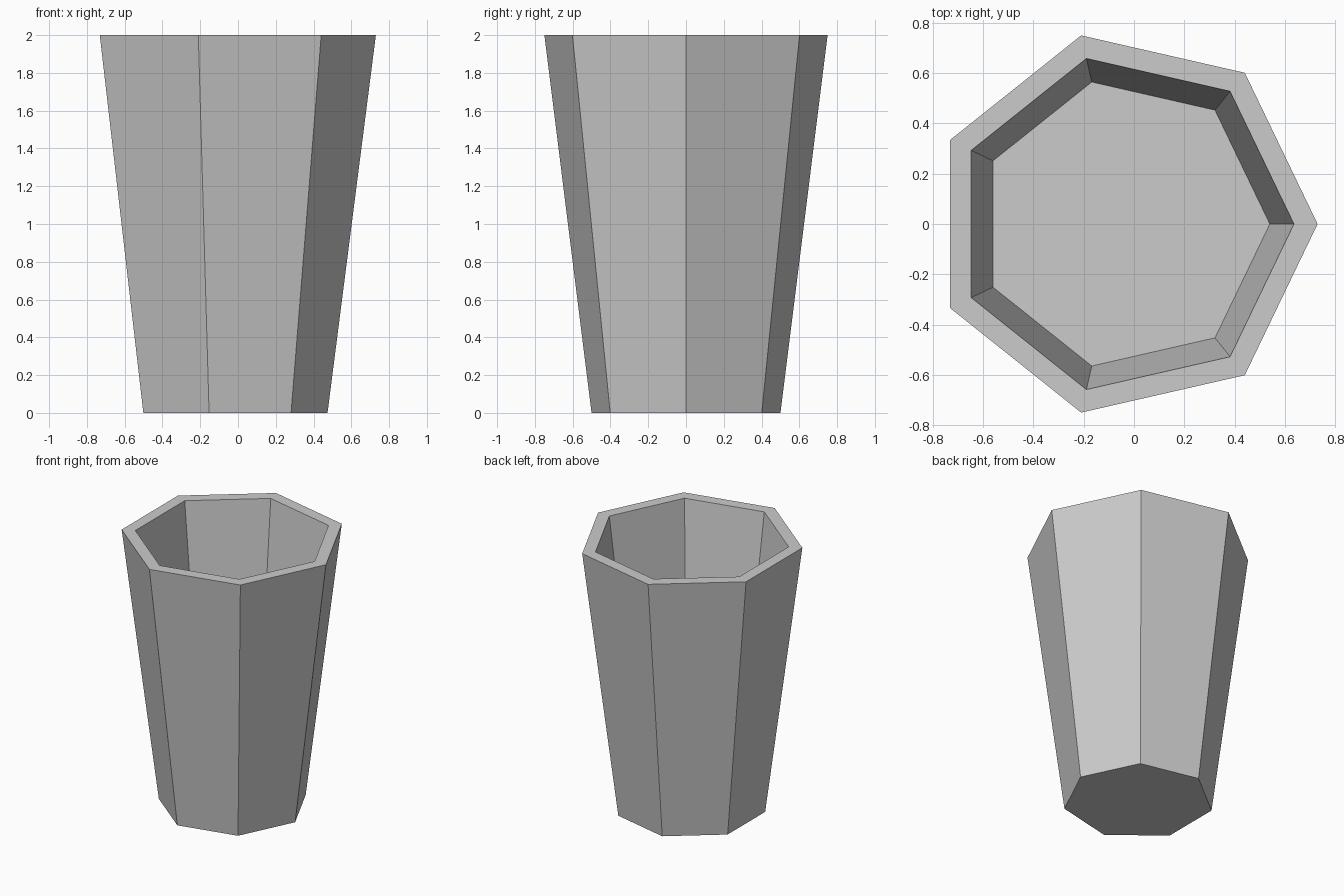
import bpy, bmesh
from math import sin, cos, tau

if "Cube" in bpy.data.objects:
    bpy.data.objects.remove(bpy.data.objects["Cube"])

SIDES = 7
OFFSET = -0.039  # centres the heptagon's bounds on x = 0

# Profile (radius, height): base, outer rim, inner rim, inner floor
profile = [(0.513, 0), (0.769, 2), (0.675, 2), (0.579, 1.25)]

bm = bmesh.new()
rings = [[bm.verts.new((OFFSET + r * cos(tau * i / SIDES), r * sin(tau * i / SIDES), z))
          for i in range(SIDES)] for r, z in profile]

# Outer walls, rim and inner walls
for lower, upper in zip(rings, rings[1:]):
    for i in range(SIDES):
        j = (i + 1) % SIDES
        bm.faces.new((lower[i], lower[j], upper[j], upper[i]))

# Underside and inner floor
bm.faces.new(rings[0][::-1])
bm.faces.new(rings[-1])
bmesh.ops.recalc_face_normals(bm, faces=bm.faces)

mesh = bpy.data.meshes.new("tapered_cup")
bm.to_mesh(mesh)
bm.free()
bpy.context.collection.objects.link(bpy.data.objects.new("tapered_cup", mesh))
